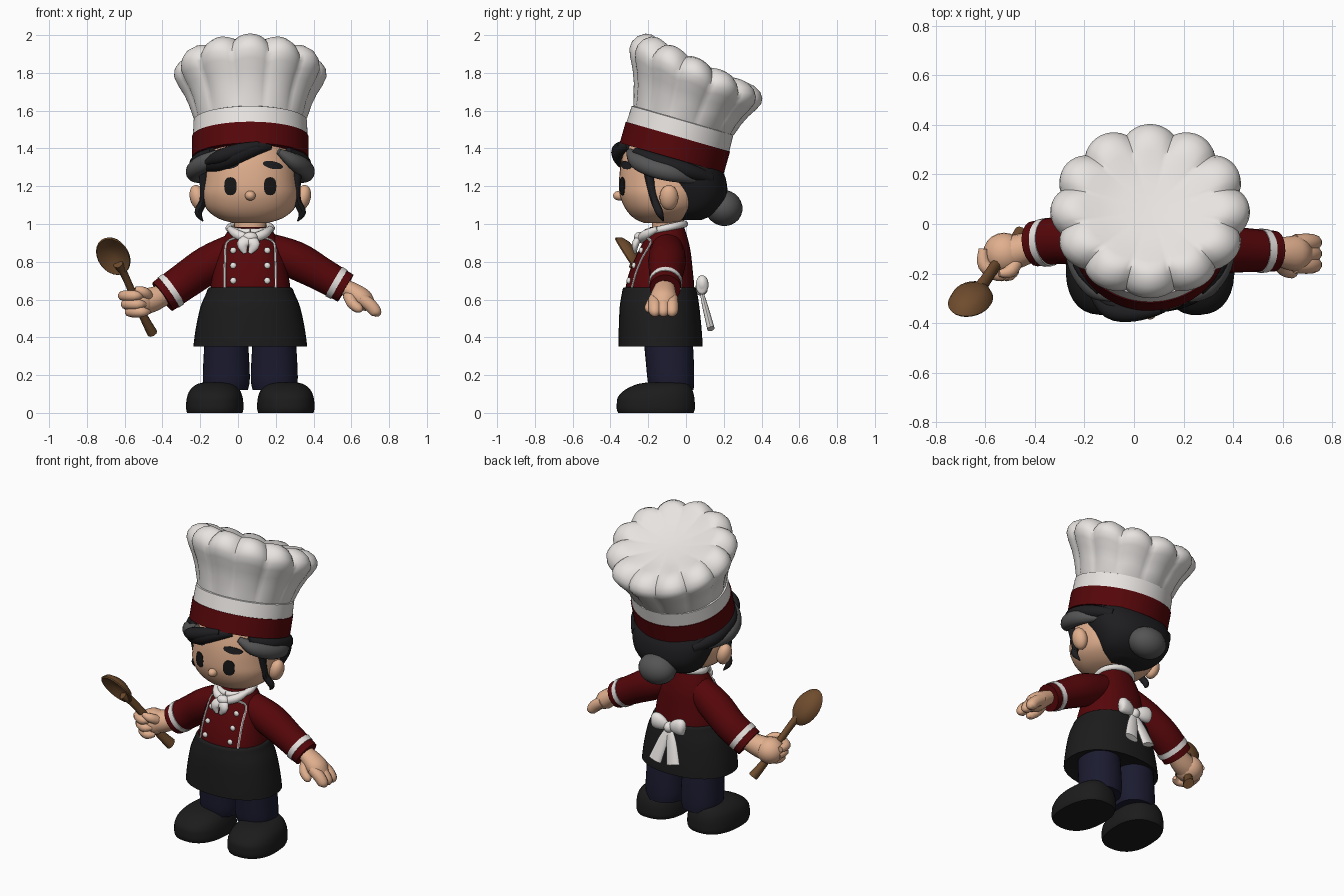
import bpy, bmesh, math
from math import sin, cos, pi, radians
from mathutils import Vector, Matrix
from mathutils.bvhtree import BVHTree

if "Cube" in bpy.data.objects:
    bpy.data.objects.remove(bpy.data.objects["Cube"])

CX = 0.065  # body centre line


def mat(name, r, g, b):
    m = bpy.data.materials.new(name)
    m.diffuse_color = (r, g, b, 1)
    m.use_nodes = True
    m.node_tree.nodes["Principled BSDF"].inputs["Base Color"].default_value = m.diffuse_color
    return m


WHITE = mat("white cloth", 0.82, 0.79, 0.77)
RED = mat("dark red cloth", 0.092, 0.002, 0.003)
SKIN = mat("skin", 0.75, 0.43, 0.27)
BLACK = mat("black cloth", 0.0115, 0.0115, 0.012)
HAIR = mat("black hair", 0.013, 0.013, 0.015)
GREY = mat("grey hair", 0.09, 0.09, 0.093)
NAVY = mat("navy cloth", 0.011, 0.011, 0.03)
WOOD = mat("brown wood", 0.16, 0.073, 0.027)
DARK = mat("eye black", 0.009, 0.008, 0.008)


def add(name, bm, material):
    bmesh.ops.recalc_face_normals(bm, faces=bm.faces)
    me = bpy.data.meshes.new(name)
    bm.to_mesh(me)
    bm.free()
    me.materials.append(material)
    ob = bpy.data.objects.new(name, me)
    bpy.context.collection.objects.link(ob)
    return ob


def skin_rings(name, rings, material, caps=True):
    """Bridge a list of equal closed rings and cap both ends."""
    bm = bmesh.new()
    vs = [[bm.verts.new(p) for p in r] for r in rings]
    n = len(vs[0])
    for a, b in zip(vs, vs[1:]):
        for i in range(n):
            bm.faces.new((a[i], a[(i + 1) % n], b[(i + 1) % n], b[i]))
    if caps:
        bm.faces.new(vs[0])
        bm.faces.new(vs[-1])
    return add(name, bm, material)


def spline(rows, steps=4):
    """Catmull-Rom resampling of tuples."""
    out = []
    for i in range(len(rows) - 1):
        p = [Vector(rows[max(0, min(len(rows) - 1, i + k))]) for k in (-1, 0, 1, 2)]
        for s in range(steps):
            t = s / steps
            out.append(0.5 * (2 * p[1] + (p[2] - p[0]) * t + (2 * p[0] - 5 * p[1] + 4 * p[2] - p[3]) * t * t
                              + (3 * p[1] - p[0] - 3 * p[2] + p[3]) * t ** 3))
    return out + [Vector(rows[-1])]


def sgn_pow(v, e):
    return math.copysign(abs(v) ** e, v)


def loft(name, rows, material, cx=CX, power=2.2, n=32):
    """Stack of superellipses: each row is z, x radius, y radius, y centre."""
    rings = []
    for z, rx, ry, cy in spline([Vector(r) for r in rows]):
        rings.append([(cx + rx * sgn_pow(cos(2 * pi * i / n), 2 / power),
                       cy + ry * sgn_pow(sin(2 * pi * i / n), 2 / power), z) for i in range(n)])
    return skin_rings(name, rings, material)


def tube(name, rows, material, flat=1.0, n=14, side=(0, 1, 0), steps=4):
    """Tapered tube: each row is x, y, z, radius; flat scales the radius across side."""
    pts = spline([Vector(r) for r in rows], steps)
    rings = []
    for i, p in enumerate(pts):
        d = (pts[min(i + 1, len(pts) - 1)] - pts[max(i - 1, 0)]).xyz.normalized()
        u = Vector(side) - d * d.dot(Vector(side))
        u.normalize()
        v = d.cross(u)
        rings.append([p.xyz + p.w * (u * cos(2 * pi * k / n) + v * flat * sin(2 * pi * k / n)) for k in range(n)])
    return skin_rings(name, rings, material)


def ball(name, c, r, material, rot=None, seg=20):
    bm = bmesh.new()
    m = Matrix.Translation(c) @ (rot or Matrix()) @ Matrix.Diagonal((*r, 1))
    bmesh.ops.create_uvsphere(bm, u_segments=seg, v_segments=seg // 2 + 2, radius=1, matrix=m)
    return add(name, bm, material)


def surface(ob):
    me = ob.data
    tree = BVHTree.FromPolygons([v.co for v in me.vertices], [p.vertices[:] for p in me.polygons])

    def hit(x, z, off=0.004):
        p = tree.ray_cast(Vector((x, -2, z)), Vector((0, 1, 0)))[0]
        return Vector((x, (p.y if p else -0.2) - off, z))
    return hit


def decal(name, hit, x, z, rx, rz, ang, material, n=20, power=2):
    """Thin oval laid on a surface."""
    ca, sa = cos(ang), sin(ang)
    rings = []
    for k in (1, 0.6, 0.2):
        pts = [(k * rx * sgn_pow(cos(2 * pi * i / n), 2 / power), k * rz * sgn_pow(sin(2 * pi * i / n), 2 / power))
               for i in range(n)]
        rings.append([hit(x + a * ca - b * sa, z + a * sa + b * ca) for a, b in pts])
    rings.insert(0, [p + Vector((0, 0.006, 0)) for p in rings[0]])
    return skin_rings(name, rings, material)


# Head, nose, ears and face
head = loft("head", [(1.005, .09, .08, -.14), (1.03, .17, .145, -.13), (1.08, .232, .205, -.115),
                     (1.15, .258, .24, -.11), (1.22, .255, .25, -.105), (1.32, .245, .245, -.1),
                     (1.42, .22, .23, -.09)], SKIN, n=40)
face = surface(head)
ball("nose", (CX, -.352, 1.15), (.028, .034, .026), SKIN)
for s in (-1, 1):
    ball("ear", (CX + s * .278, -.09, 1.14), (.042, .05, .068), SKIN, Matrix.Rotation(s * .25, 4, 'Y'))
    decal("eye", face, CX + s * .105, 1.2, .033, .048, 0, DARK, power=2.5)
decal("brow_right", face, .185, 1.312, .054, .02, -.2, HAIR)
decal("brow_left", face, -.045, 1.31, .052, .018, .2, HAIR)
loft("neck", [(.94, .085, .08, -.1), (1.06, .085, .08, -.1)], SKIN)

# Hair: back mass, bun, fringe, temples and loose strands
loft("back_hair", [(1.02, .1, .07, .01), (1.06, .18, .12, .04), (1.13, .23, .16, .055), (1.22, .265, .18, .035),
                   (1.29, .27, .185, .005), (1.37, .24, .18, -.03)], HAIR)
ball("hair_bun", (CX, .2, 1.085), (.12, .1, .095), GREY, Matrix.Rotation(-.4, 4, 'X'))
tube("bun_band", [(CX, .1, 1.13, .08), (CX, .17, 1.1, .075)], HAIR, side=(1, 0, 0))
tube("fringe", [(.17, -.3, 1.415, .02), (.09, -.335, 1.4, .035), (-.02, -.345, 1.363, .046),
                (-.11, -.3, 1.328, .045), (-.18, -.22, 1.3, .02)], HAIR, 1.1)
tube("fringe_curl", [(.11, -.345, 1.42, .018), (.0, -.358, 1.39, .036), (-.1, -.345, 1.355, .036),
                     (-.18, -.27, 1.32, .01)], HAIR, 1.0)
for s in (-1, 1):
    tube("temple_hair", [(CX + s * .15, -.3, 1.385, .016), (CX + s * .225, -.26, 1.335, .04),
                         (CX + s * .285, -.17, 1.295, .045), (CX + s * .295, -.06, 1.265, .04),
                         (CX + s * .24, .06, 1.23, .015)], GREY, 1.1, side=(1, 0, 0))
    tube("upper_side_hair", [(CX + s * .2, -.27, 1.385, .02), (CX + s * .272, -.16, 1.335, .04),
                             (CX + s * .275, .0, 1.285, .042), (CX + s * .2, .13, 1.24, .03)], HAIR, side=(1, 0, 0))
    tube("loose_strand", [(CX + s * .25, -.2, 1.28, .025), (CX + s * .245, -.185, 1.2, .022),
                          (CX + s * .25, -.165, 1.12, .02), (CX + s * .275, -.14, 1.06, .02),
                          (CX + s * .25, -.12, 1.015, .003)], HAIR, n=8)

# Tall pleated hat, tilted backwards
TILT = Matrix.Translation((CX, -.075, 1.35)) @ Matrix.Rotation(radians(-16), 4, 'X')


def hat_part(name, rows, material, n=120):
    rings = []
    for r, h, amp in rows:
        ring = []
        for i in range(n):
            t = 2 * pi * i / n
            notch = 1 - abs(cos(6 * t)) ** 0.8
            k = r * (1 - amp * notch)
            lift = 1 - 0.1 * sin(t) * min(1, r) if h > .22 else 1
            ring.append(TILT @ Vector((.308 * k * cos(t), .287 * k * sin(t), h * lift - amp * .25 * notch)))
        rings.append(ring)
    return skin_rings(name, rings, material)


hat_part("hat_band", [(.9, .0, 0), (1, 0, 0), (1, .117, 0), (.95, .117, 0)], RED)
hat_part("hat_cuff", [(.9, .11, 0), (.985, .112, 0), (.98, .16, 0), (.975, .205, 0), (.93, .21, 0)], WHITE)
hat_part("hat_crown", [(.93, .19, 0), (.985, .23, .04), (1.06, .3, .06), (1.15, .36, .07), (1.25, .41, .075),
                       (1.31, .45, .075), (1.3, .485, .08), (1.23, .517, .085), (1.1, .54, .085), (.97, .545, .07),
                       (.85, .538, .045), (.68, .522, .015), (.4, .508, 0), (.05, .503, 0)], WHITE)

# Jacket and sleeves
jacket = loft("jacket", [(.62, .215, .185, -.14), (.68, .21, .18, -.137), (.76, .195, .165, -.13),
                         (.85, .175, .14, -.115), (.92, .145, .115, -.105), (.985, .105, .09, -.1)], RED)
cloth = surface(jacket)
ARMS = {"right": [(.13, -.1, .875, .085), (.3, -.1, .81, .1), (.44, -.105, .735, .09), (.57, -.11, .66, .082)],
        "left": [(0, -.1, .875, .085), (-.15, -.085, .79, .1), (-.28, -.065, .7, .097), (-.4, -.08, .615, .092)]}
for side, rows in ARMS.items():
    tube(side + "_sleeve", rows, RED, n=20)
    a, b = Vector(rows[2]), Vector(rows[3])
    tube(side + "_cuff_stripe", [a.lerp(b, .52) + Vector((0, 0, 0, .004)), a.lerp(b, .74) + Vector((0, 0, 0, .004))],
         WHITE, n=20, steps=1)

# Buttons and front piping
for s in (-1, 1):
    for z in (.7, .78, .86):
        ball("button", cloth(CX + s * .09, z), (.017, .012, .017), WHITE, seg=12)
    path = [(.135, .66), (.135, .74), (.132, .82), (.125, .9), (.08, .925)]
    tube("front_piping", [(*cloth(CX + s * x, z, .002), .007) for x, z in path], WHITE, n=6, side=(1, 0, 0))

# Neckerchief with knot and two tails
ring = [(CX + .112 * sin(2 * pi * i / 24), -.108 - .1 * cos(2 * pi * i / 24),
         .978 - .022 * cos(2 * pi * i / 24), .019) for i in range(25)]
tube("neckerchief", ring, WHITE, n=10, side=(0, 0, 1), steps=1)
for s in (-1, 1):
    tube("neckerchief_drape", [(CX + s * .11, -.15, .975, .015), (CX + s * .07, -.21, .945, .026),
                               (CX, -.24, .92, .024)], WHITE, n=10)
    tube("neckerchief_tail", [(CX - .01, -.25, .925, .028), (CX - .01 + s * .03, -.268, .893, .032),
                              (CX - .015 + s * .012, -.27, .845, .01)], WHITE, .6, side=(1, 0, 0))
ball("neckerchief_knot", (CX, -.245, .93), (.04, .03, .028), WHITE)

# Apron with waist, bow and tails
loft("apron", [(.362, .27, .2, -.135), (.355, .298, .22, -.135), (.362, .3, .223, -.135), (.45, .288, .219, -.137),
               (.56, .264, .211, -.14), (.63, .235, .2, -.14), (.66, .222, .193, -.14),
               (.666, .2, .175, -.14)], BLACK)
ball("bow_knot", (CX, .08, .655), (.032, .035, .034), WHITE)
for s in (-1, 1):
    tube("bow_loop", [(CX, .08, .655, .014), (CX + s * .05, .085, .67, .045), (CX + s * .1, .085, .68, .05),
                      (CX + s * .12, .083, .68, .014)], WHITE, .65, side=(0, 0, 1))
    tube("bow_tail", [(CX, .08, .65, .018), (CX + s * .03, .1, .57, .034), (CX + s * .065, .132, .445, .045)],
         WHITE, .45, side=(1, 0, 0))

# Trouser legs and shoes
for s in (-1, 1):
    loft("trouser_leg", [(.12, .114, .115, -.075), (.17, .124, .123, -.08), (.26, .122, .127, -.085),
                         (.4, .114, .13, -.095)], NAVY, cx=CX + s * .127)
    shoe = loft("shoe", [(0, .146, .2, 0), (.02, .151, .207, 0), (.05, .151, .207, 0),
                         (.085, .146, .202, .002), (.12, .132, .18, .014), (.15, .1, .14, .035),
                         (.162, .06, .09, .05)], BLACK, cx=0, power=2.4)
    shoe.location = (CX + s * .188, -.16, 0)
    shoe.rotation_euler = (0, 0, s * .06)

# Open hand
tube("right_wrist", [(.53, -.11, .685, .045), (.6, -.115, .645, .062), (.66, -.12, .6, .072), (.7, -.12, .565, .045)],
     SKIN, .8)
for y in (-.165, -.12, -.075):
    tube("right_finger", [(.65, y, .605, .034), (.7, y, .57, .036), (.732, y, .53, .031), (.738, y, .51, .01)],
         SKIN, n=10)
tube("right_thumb", [(.59, -.14, .62, .035), (.605, -.18, .58, .03), (.64, -.195, .55, .025), (.65, -.195, .535, .01)],
     SKIN, n=10, side=(0, 0, 1))

# Gripping hand
tube("left_wrist", [(-.36, -.07, .64, .05), (-.44, -.1, .605, .065), (-.49, -.115, .59, .07)], SKIN)
ball("left_palm", (-.525, -.12, .585), (.085, .085, .08), SKIN)
for x, z in ((-.575, .62), (-.56, .575), (-.54, .535)):
    tube("left_finger", [(x - .035, -.1, z, .018), (x - .03, -.165, z, .028), (x + .03, -.205, z, .028),
                         (x + .07, -.185, z, .012)], SKIN, n=10, side=(0, 0, 1))
tube("left_thumb", [(-.47, -.14, .61, .03), (-.5, -.19, .64, .028), (-.545, -.2, .655, .014)], SKIN, n=10,
     side=(0, 0, 1))

# Wooden spoon: handle and hollow bowl
tube("spoon_handle", [(-.455, -.04, .425, .036), (-.5, -.1, .51, .029), (-.56, -.17, .64, .026),
                      (-.605, -.235, .74, .027), (-.635, -.275, .79, .034)], WOOD, .8, n=10)
axis = Vector((-.2, -.27, .43)).normalized()
normal = Vector((-.12, -.85, -.3))
normal = (normal - axis * axis.dot(normal)).normalized()
across = axis.cross(normal)
rings = []
for k, d in ((.1, -.05), (.5, -.044), (.85, -.024), (1, .005), (.95, .012), (.8, .006), (.5, -.012), (.1, -.02)):
    rings.append([Vector((-.66, -.305, .832)) + k * (across * .086 * cos(t) + axis * .122 * sin(t)) + normal * d
                  for t in (2 * pi * i / 24 for i in range(24))])
skin_rings("spoon_bowl", rings, WOOD)

# Smooth shading with sharp edges kept
for ob in bpy.data.objects:
    ob.select_set(True)
    bpy.context.view_layer.objects.active = ob
bpy.ops.object.shade_smooth_by_angle(angle=radians(45))
